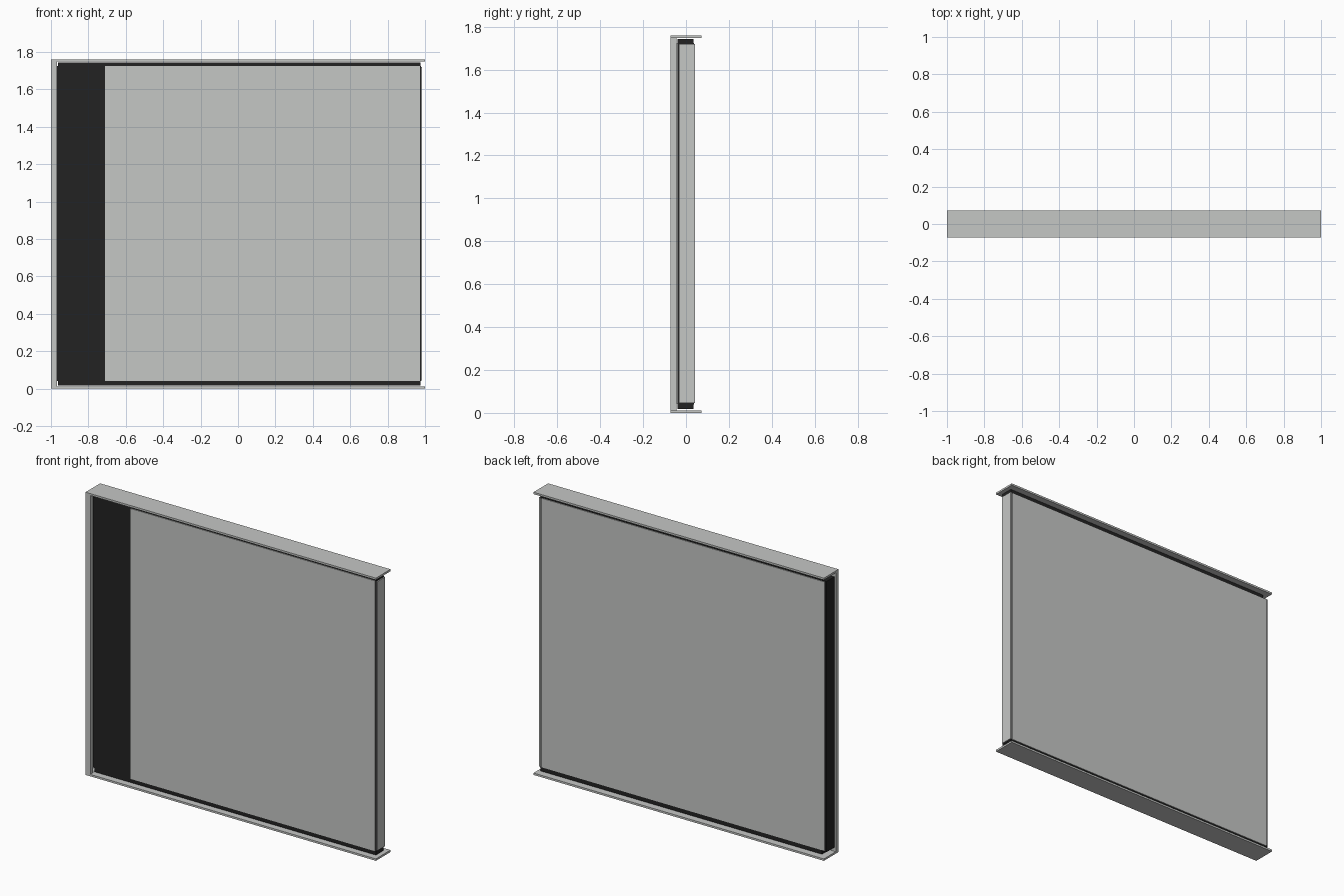
import bpy
import bmesh

if "Cube" in bpy.data.objects:
    bpy.data.objects.remove(bpy.data.objects["Cube"])


def material(name, col):
    m = bpy.data.materials.new(name)
    m.diffuse_color = (*col, 1.0)
    m.use_nodes = True
    m.node_tree.nodes["Principled BSDF"].inputs["Base Color"].default_value = m.diffuse_color
    return m


GREY = material("light grey metal", (0.56, 0.57, 0.56))
BLACK = material("black rubber", (0.016, 0.016, 0.016))


def box(name, x, y, z, mat):
    """Axis-aligned box from (min, max) ranges."""
    bm = bmesh.new()
    bmesh.ops.create_cube(bm, size=1.0)
    for v in bm.verts:
        for i, (lo, hi) in enumerate((x, y, z)):
            v.co[i] = lo if v.co[i] < 0 else hi
    me = bpy.data.meshes.new(name)
    bm.to_mesh(me)
    bm.free()
    me.materials.append(mat)
    ob = bpy.data.objects.new(name, me)
    bpy.context.collection.objects.link(ob)
    return ob


PANEL_Z = (0.045, 1.72)

# Top and bottom plates of the frame
for name, z in (("bottom_plate", (0.0, 0.012)), ("top_plate", (1.748, 1.76))):
    box(name, (-1, 1), (-0.072, 0.072), z, GREY)

# Upright strip at the front left
box("left_upright", (-1, -0.967), (-0.072, -0.045), (0.012, 1.748), GREY)

# Black core, with a slightly taller seal that stops short of the upright
box("door_core", (-0.995, 0.978), (-0.038, 0.037), (0.04, 1.725), BLACK)
box("edge_seal", (-0.962, 0.977), (-0.039, 0.036), (0.017, 1.744), BLACK)

# Grey skins on the front, back and right end
box("front_panel", (-0.71, 0.973), (-0.044, -0.037), (0.042, 1.725), GREY)
box("back_panel", (-0.982, 0.967), (0.035, 0.042), PANEL_Z, GREY)
box("end_panel", (0.975, 0.985), (-0.033, 0.041), PANEL_Z, GREY)
